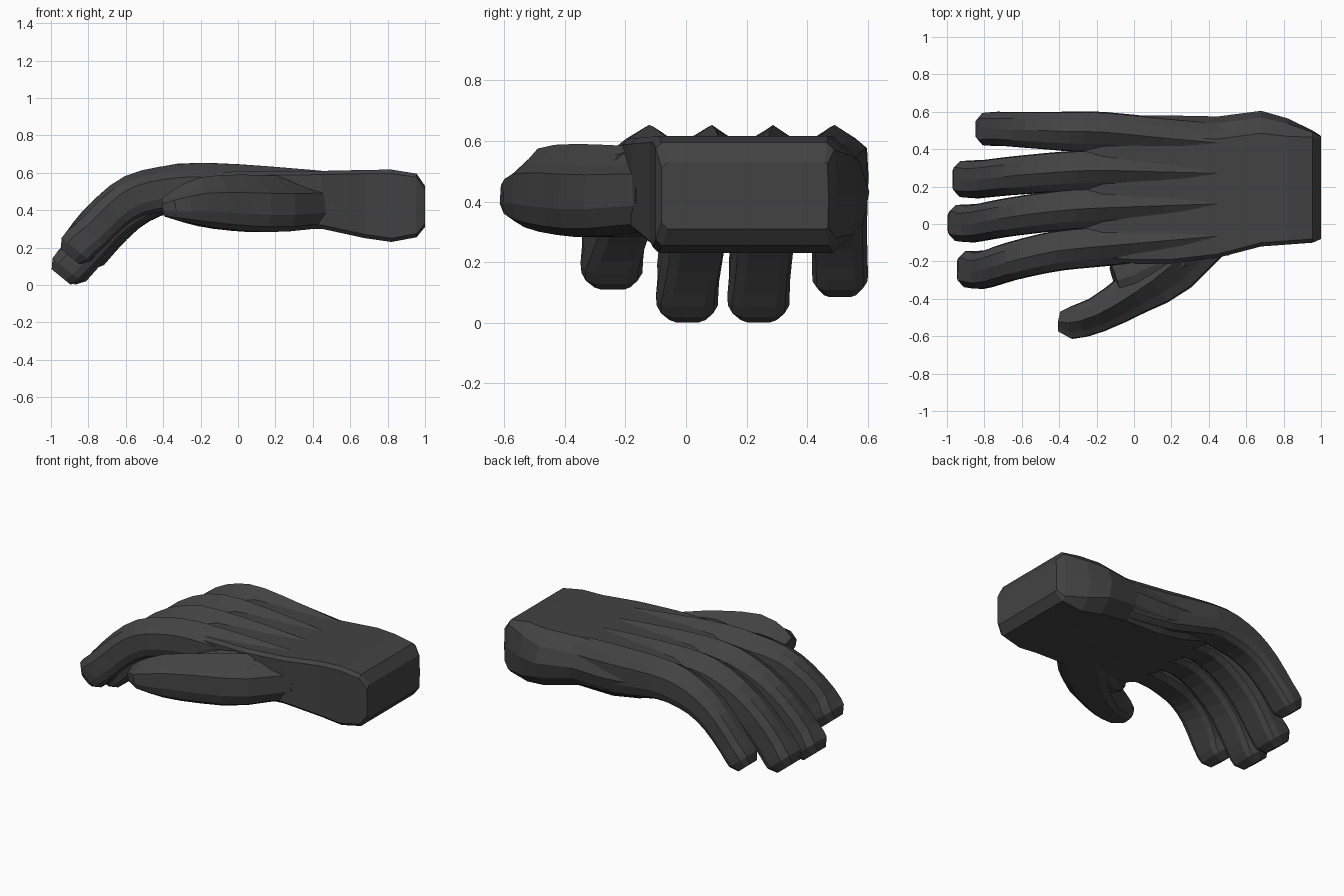
import bpy, bmesh
from mathutils import Vector

if "Cube" in bpy.data.objects:
    bpy.data.objects.remove(bpy.data.objects["Cube"])

mat = bpy.data.materials.new("dark_grey")
mat.diffuse_color = (0.055, 0.055, 0.055, 1)
mat.use_nodes = True
mat.node_tree.nodes["Principled BSDF"].inputs["Base Color"].default_value = mat.diffuse_color


def loft(name, rings):
    """Skin a list of equal-length rings into a closed solid."""
    bm = bmesh.new()
    vs = [[bm.verts.new(p) for p in ring] for ring in rings]
    n = len(vs[0])
    for a, b in zip(vs, vs[1:]):
        for i in range(n):
            j = (i + 1) % n
            bm.faces.new((a[i], a[j], b[j], b[i]))
    bm.faces.new(vs[0])
    bm.faces.new(vs[-1])
    bmesh.ops.recalc_face_normals(bm, faces=bm.faces)
    me = bpy.data.meshes.new(name)
    bm.to_mesh(me)
    bm.free()
    me.materials.append(mat)
    ob = bpy.data.objects.new(name, me)
    bpy.context.collection.objects.link(ob)
    return ob


def refine(rows):
    """Add a smooth midpoint to every span except the blunt tip."""
    out = []
    last = len(rows) - 1
    for i in range(last):
        a, b = rows[i], rows[i + 1]
        out.append(a)
        if i < last - 1:
            p, q = rows[max(i - 1, 0)], rows[i + 2]
            out.append([(9 * (s + t) - u - v) / 16
                        for s, t, u, v in zip(a, b, p, q)])
    return out + [rows[-1]]


def sweep(name, rows):
    """rows: x, y, z, half width, half height, ridge (0 flat top .. 1 peaked)."""
    rows = refine(rows)
    pts = [Vector(r[:3]) for r in rows]
    rings = []
    for i, (c, row) in enumerate(zip(pts, rows)):
        w, h, r = row[3:]
        t = (pts[min(i + 1, len(pts) - 1)] - pts[max(i - 1, 0)]).normalized()
        side = t.cross(Vector((0, 0, 1))).normalized()
        up = side.cross(t)
        half = [(0.6, 1 - 0.35 * r), (0.95, 0.55 - 0.15 * r), (1, -0.4),
                (0.85, -0.82), (0.55, -1)]
        prof = [(0, 1)] + half + [(-u, v) for u, v in reversed(half)]
        rings.append([c + side * u * w + up * v * h for u, v in prof])
    return loft(name, rings)


# palm and wrist: x, y min, y max, z min, z max, rounding of the outer side
stations = [
    (1.0, -.08, .47, .31, .53, .1),
    (.955, -.10, .50, .255, .595, .3),
    (.82, -.11, .565, .23, .617, .8),
    (.68, -.12, .605, .25, .615, 1),
    (.45, -.18, .575, .30, .61, 1),
    (.2, -.21, .58, .30, .607, 1),
    (0, -.21, .58, .335, .607, 1),
    (-.17, -.20, .56, .40, .60, 1),
    (-.27, -.17, .53, .45, .575, .8),
]
rings = []
for x, y0, y1, z0, z1, k in stations:
    q = min(.08, (z1 - z0) * .25) * k
    rings.append([(x, *p) for p in (
        (y0 + .02, z0), (y0, z0 + .02), (y0, z1 - .02), (y0 + .02, z1),
        (y1 - .12 * k, z1), (y1 - .035 * k, z1 - q), (y1, (z0 + z1) / 2),
        (y1 - .02 * k, z0 + q), (y1 - .1 * k, z0))])
hand = loft("hand", rings)

# shared finger curve: x, z, half height, ridge
curve = [(.5, .46, .145, .6), (.15, .485, .15, .8), (-.2, .528, .125, 1),
         (-.4, .513, .12, .8), (-.58, .432, .115, .6), (-.72, .315, .105, .3),
         (-.85, .16, .10, .1), (-.914, .082, .098, 0), (-.946, .043, .065, 0)]

# name: y at wrist, knuckle and tip, forward shift, tip shortening, tip thickness
fingers = {
    "index_finger": (-.06, -.122, -.243, -.005, .108, 1),
    "middle_finger": (.11, .085, .005, 0, 0, 1),
    "ring_finger": (.27, .287, .24, .025, 0, 1),
    "little_finger": (.43, .491, .508, .10, .075, .8),
}
parts = []
for name, (ya, yb, yc, dx, short, thin) in fingers.items():
    rows = []
    for i, (x, z, h, r) in enumerate(curve):
        if x > -.2:
            y = ya + (yb - ya) * (.5 - x) / .7
        else:
            y = yb + (yc - yb) * min(1, (-.2 - x) / .65) ** 1.5
        s = max(0, min(1, (-x - .4) / .45))
        px = x + dx * max(0, min(1, -x / .5)) + short * .5 * s
        width = .07 if i == len(curve) - 1 else .108 - .007 * s
        f = 1 + (thin - 1) * s
        rows.append((px, y, z + short * s, width * (1 + f) / 2, h * f, r))
    parts.append(sweep(name, rows))

# thumb
thumb = [(.5, .08, .45, .15, .13), (.2, -.22, .435, .16, .15),
         (0, -.37, .44, .12, .15), (-.2, -.487, .445, .096, .13),
         (-.34, -.528, .425, .087, .08), (-.398, -.522, .415, .055, .05)]
parts.append(sweep("thumb", [(*row, 1.3) for row in thumb]))

# web between thumb and index finger
web = [(.25, -.15, .45, .12, .13), (.1, -.22, .44, .14, .135),
       (-.02, -.28, .44, .12, .125), (-.10, -.305, .45, .085, .09)]
parts.append(sweep("thumb_web", [(*row, .5) for row in web]))

# fuse the fingers and thumb into the palm
bpy.context.view_layer.objects.active = hand
for p in parts:
    m = hand.modifiers.new("fuse", 'BOOLEAN')
    m.operation = 'UNION'
    m.solver = 'EXACT'
    m.object = p
    bpy.ops.object.modifier_apply(modifier=m.name)
    bpy.data.objects.remove(p)
